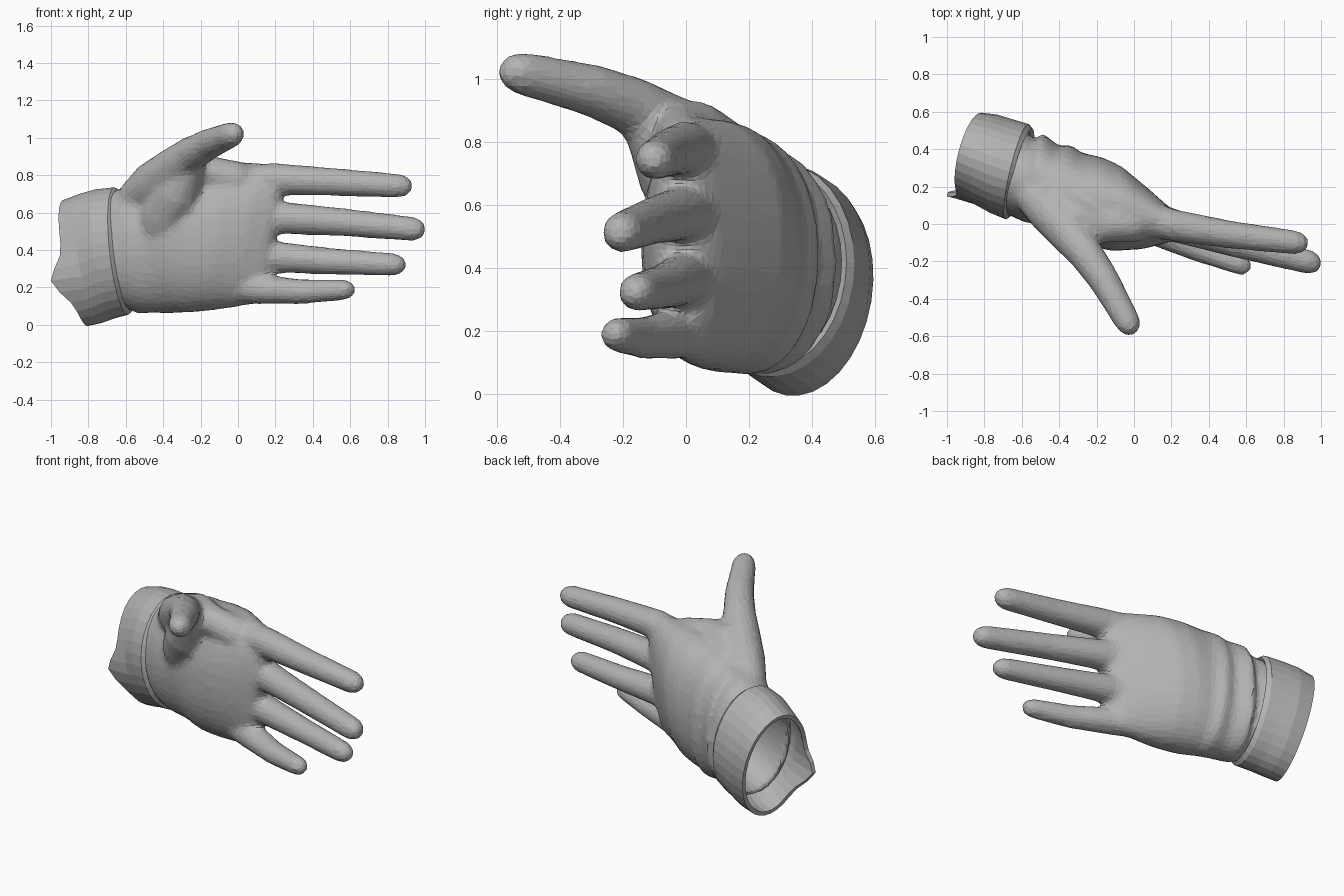
import bpy, bmesh, math
from mathutils import Vector

if "Cube" in bpy.data.objects:
    bpy.data.objects.remove(bpy.data.objects["Cube"], do_unlink=True)

fabric = bpy.data.materials.new("grey_fabric")
fabric.use_nodes = True
fabric.diffuse_color = (0.45, 0.45, 0.45, 1)
fabric.node_tree.nodes["Principled BSDF"].inputs["Base Color"].default_value = (0.45, 0.45, 0.45, 1)


def oval(centre, back, up, sides=32, power=1.0):
    """Ring around a centre; power below 1 makes it boxier."""
    c, a, b = Vector(centre), Vector(back), Vector(up)
    ring = []
    for i in range(sides):
        t = math.tau * i / sides
        x, y = math.cos(t), math.sin(t)
        ring.append(c + a * math.copysign(abs(x) ** power, x)
                    + b * math.copysign(abs(y) ** power, y))
    return ring


def loft(bm, rings, capped=True):
    """Skin a list of rings, optionally closing both ends."""
    loops = [[bm.verts.new(p) for p in ring] for ring in rings]
    n = len(loops[0])
    faces = []
    for lo, hi in zip(loops, loops[1:]):
        for j in range(n):
            k = (j + 1) % n
            faces.append(bm.faces.new((lo[j], lo[k], hi[k], hi[j])))
    if capped:
        faces.append(bm.faces.new(loops[0][::-1]))
        faces.append(bm.faces.new(loops[-1]))
        bmesh.ops.recalc_face_normals(bm, faces=faces)


def digit(bm, path):
    """Round-tipped tube through (x, y, z, radius) points."""
    pts = [Vector(p[:3]) for p in path]
    radii = [p[3] for p in path]
    end = (pts[-1] - pts[-2]).normalized()
    tip, r = pts[-1], radii[-1]
    for reach, shrink in ((0.6, 0.78), (0.95, 0.4)):
        pts.append(tip + end * r * reach)
        radii.append(r * shrink)
    rings = []
    for i, (p, r) in enumerate(zip(pts, radii)):
        d = (pts[min(i + 1, len(pts) - 1)] - pts[max(i - 1, 0)]).normalized()
        u = d.cross(Vector((0, 0, 1))).normalized()
        rings.append(oval(p, u * r, u.cross(d) * r, 12))
    loft(bm, rings)


def finish(name, bm):
    mesh = bpy.data.meshes.new(name)
    bm.to_mesh(mesh)
    bm.free()
    mesh.materials.append(fabric)
    obj = bpy.data.objects.new(name, mesh)
    bpy.context.scene.collection.objects.link(obj)
    return obj


# Hand: hollow wrist, two folds, palm and knuckles
hand = bmesh.new()
sections = [
    ((-0.48, 0.235, 0.42), (0.05, 0.13, 0.01), (-0.02, 0, 0.2)),
    ((-0.74, 0.315, 0.37), (0.06, 0.175, 0.02), (-0.05, 0, 0.265)),
    ((-0.74, 0.315, 0.37), (0.06, 0.215, 0.02), (-0.05, 0, 0.305)),
    ((-0.63, 0.27, 0.40), (0.06, 0.215, 0.02), (-0.04, 0, 0.31)),
    ((-0.58, 0.24, 0.415), (0.06, 0.205, 0), (-0.01, 0, 0.335)),
    ((-0.54, 0.25, 0.42), (0.05, 0.24, 0), (0, 0, 0.36)),
    ((-0.45, 0.205, 0.435), (0.05, 0.21, 0), (0, 0, 0.37)),
    ((-0.38, 0.19, 0.445), (0.04, 0.235, 0), (-0.02, 0, 0.385)),
    ((-0.32, 0.155, 0.455), (0.04, 0.225, 0), (0.01, 0, 0.39)),
    ((-0.22, 0.125, 0.465), (0.04, 0.235, 0), (0.04, 0, 0.40)),
    ((-0.1, 0.085, 0.475), (0.02, 0.23, 0), (0.05, 0, 0.40)),
    ((0.05, 0.03, 0.48), (0.01, 0.165, 0), (0.06, 0, 0.385)),
    ((0.16, 0, 0.485), (0, 0.105, 0), (0.05, 0, 0.37)),
    ((0.2, -0.01, 0.485), (0, 0.06, 0), (0.05, 0, 0.34)),
]
loft(hand, [oval(*s, power=0.95) for s in sections])

# Four fingers, the thumb, its fleshy heel and the web to the palm
digits = {
    "index": [(0, 0.05, 0.75, 0.1), (0.2, -0.005, 0.78, 0.088),
              (0.5, -0.055, 0.765, 0.077), (0.87, -0.1, 0.743, 0.066)],
    "middle": [(0, 0.06, 0.6, 0.1), (0.2, -0.005, 0.575, 0.09),
               (0.55, -0.105, 0.55, 0.077), (0.94, -0.205, 0.512, 0.067)],
    "ring": [(0, 0.055, 0.39, 0.1), (0.17, -0.005, 0.365, 0.087),
             (0.5, -0.075, 0.34, 0.073), (0.84, -0.157, 0.322, 0.063)],
    "little": [(-0.04, 0.03, 0.22, 0.1), (0.12, -0.04, 0.19, 0.081),
               (0.35, -0.138, 0.178, 0.068), (0.575, -0.22, 0.188, 0.057)],
    "thumb": [(-0.56, 0.17, 0.67, 0.1), (-0.45, 0.07, 0.755, 0.125),
              (-0.34, -0.055, 0.84, 0.115), (-0.25, -0.17, 0.915, 0.095),
              (-0.16, -0.3, 0.965, 0.085), (-0.03, -0.53, 1.02, 0.07)],
    "thumb_heel": [(-0.44, 0.13, 0.42, 0.12), (-0.39, 0.05, 0.58, 0.14),
                   (-0.32, -0.035, 0.71, 0.13), (-0.26, -0.12, 0.84, 0.08)],
    "thumb_web": [(-0.45, 0.15, 0.75, 0.1), (-0.3, 0.03, 0.83, 0.105),
                  (-0.17, -0.01, 0.82, 0.09), (0, 0, 0.775, 0.1)],
}
for path in digits.values():
    digit(hand, path)

# Fuse, soften and facet the hand
glove = finish("glove_hand", hand)
fuse = glove.modifiers.new("fuse", 'REMESH')
fuse.mode = 'VOXEL'
fuse.voxel_size = 0.016
soften = glove.modifiers.new("soften", 'SMOOTH')
soften.factor = 0.5
soften.iterations = 16
facet = glove.modifiers.new("facet", 'DECIMATE')
facet.ratio = 0.14

# Turned cuff with a pulled corner at its opening
cuff = bmesh.new()
bands = [
    ((-0.87, 0.37, 0.33), (0.055, 0.225, 0.03), (-0.07, 0.01, 0.335)),
    ((-0.79, 0.345, 0.355), (0.06, 0.24, 0.03), (-0.06, 0, 0.345)),
    ((-0.71, 0.31, 0.38), (0.06, 0.25, 0.02), (-0.05, 0, 0.345)),
    ((-0.625, 0.28, 0.395), (0.06, 0.255, 0.02), (-0.04, 0, 0.34)),
    ((-0.605, 0.275, 0.4), (0.06, 0.235, 0.02), (-0.04, 0, 0.32)),
]
rings = [oval(*b) for b in bands]
for i, p in enumerate(rings[0]):
    t = math.tau * i / len(rings[0]) - math.pi - 0.2
    p.x -= 0.09 * math.exp(-(t / 0.3) ** 2)
loft(cuff, rings, capped=False)
cuff_obj = finish("wrist_cuff", cuff)
shell = cuff_obj.modifiers.new("thickness", 'SOLIDIFY')
shell.thickness = 0.025
shell.offset = -1
